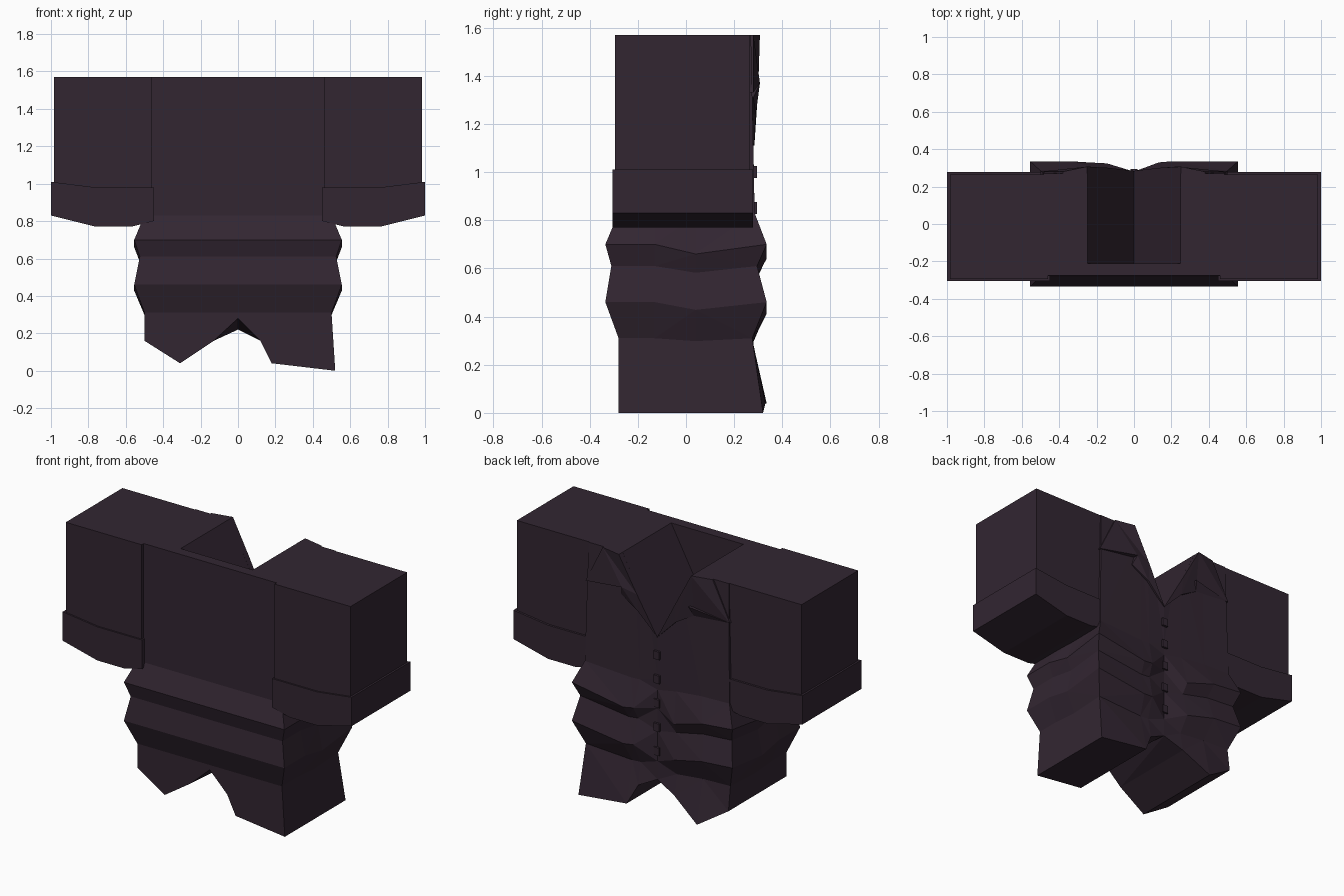
import bpy
import bmesh
from mathutils import Vector

if "Cube" in bpy.data.objects:
    bpy.data.objects.remove(bpy.data.objects["Cube"])

# One dark plum cloth colour
cloth = bpy.data.materials.new("dark_plum_cloth")
cloth.use_nodes = True
COLOR = (0.032, 0.019, 0.031, 1)
cloth.diffuse_color = COLOR
cloth.node_tree.nodes["Principled BSDF"].inputs["Base Color"].default_value = COLOR


def add_object(name, bm):
    bmesh.ops.recalc_face_normals(bm, faces=bm.faces)
    mesh = bpy.data.meshes.new(name)
    bm.to_mesh(mesh)
    bm.free()
    mesh.materials.append(cloth)
    obj = bpy.data.objects.new(name, mesh)
    bpy.context.collection.objects.link(obj)
    return obj


def prism(name, outline, y0, y1, side=1):
    """Extrude an x-z outline along y; y1 may hold one depth per point."""
    depths = y1 if isinstance(y1, list) else [y1] * len(outline)
    bm = bmesh.new()
    near = [bm.verts.new((x * side, y0, z)) for x, z in outline]
    far = [bm.verts.new((x * side, d, z)) for (x, z), d in zip(outline, depths)]
    bm.faces.new(near)
    cap = bm.faces.new(far)
    for i in range(len(near)):
        j = (i + 1) % len(near)
        bm.faces.new((near[i], near[j], far[j], far[i]))
    bmesh.ops.triangulate(bm, faces=[cap])
    return add_object(name, bm)


# Torso: rings of front columns, side points and back columns
COLUMNS = [-1, -0.62, -0.26, 0, 0.24, 0.36, 1]
BULGE = [1, 1, 0.8, 0, 0.9, 1, 1]
BACK_DROP = [0, -0.02, -0.08, 0.08, -0.05, -0.06, 0]
SIDE = [(-0.13, 0), (0.04, -0.04)]
SEAM_Y = 0.28


def ring(z, width, front, back, fold):
    points = [Vector((u * width, front, z)) for u in COLUMNS]
    sides = [Vector((width, y, z + dz * fold)) for y, dz in SIDE]
    rear = [Vector((u * width, SEAM_Y + (back - SEAM_Y) * b, z + dz * fold))
            for u, b, dz in zip(COLUMNS, BULGE, BACK_DROP)]
    mirrored = [Vector((-p.x, p.y, p.z)) for p in reversed(sides)]
    return points + sides + rear[::-1] + mirrored


def hem_ring():
    xs = [-0.5, -0.31, -0.13, 0, 0.12, 0.18, 0.52]
    zs = [0.16, 0.04, 0.16, 0.22, 0.16, 0.04, 0]
    ys = [0.295, 0.335, 0.3, 0.28, 0.3, 0.33, 0.32]
    front = [Vector((x, -0.28, z + (0.06 if x == 0 else 0))) for x, z in zip(xs, zs)]
    back = [Vector(p) for p in zip(xs, ys, zs)]
    right = [Vector((xs[-1], y, zs[-1])) for y, _ in SIDE]
    left = [Vector((xs[0], y, zs[0])) for y, _ in SIDE[::-1]]
    return front + right + back[::-1] + left


rings = [
    ring(1.57, 0.485, -0.275, 0.27, 0),
    ring(0.83, 0.5, -0.28, 0.285, 0.3),
    ring(0.70, 0.555, -0.335, 0.335, 1),
    ring(0.61, 0.525, -0.31, 0.295, 0.7),
    ring(0.46, 0.555, -0.335, 0.335, 0.8),
    ring(0.31, 0.5, -0.28, 0.275, 0.3),
    hem_ring(),
]
bm = bmesh.new()
loops = [[bm.verts.new(p) for p in r] for r in rings]
count = len(loops[0])
for upper, lower in zip(loops, loops[1:]):
    for i in range(count):
        j = (i + 1) % count
        bm.faces.new((upper[i], upper[j], lower[j], lower[i]))
bm.faces.new(loops[0])
# Underside strips join the front hem to the back hem
hem = loops[-1]
n, s = len(COLUMNS), len(SIDE)
rear = hem[n + s:2 * n + s][::-1]
for i in range(n - 1):
    face = [hem[i], hem[i + 1]]
    if i == n - 2:
        face += hem[n:n + s]
    face += [rear[i + 1], rear[i]]
    if i == 0:
        face += hem[2 * n + s:]
    bm.faces.new(face)
bmesh.ops.triangulate(bm, faces=[f for f in bm.faces if len(f.verts) == 4])
torso = add_object("torso", bm)

# Open V neckline
cutter = prism("neck_cutter", [(-0.282, 1.63), (0.282, 1.63), (0, 1.11)], -0.21, 0.5)
cutter.hide_render = True
cut = torso.modifiers.new("neckline", "BOOLEAN")
cut.operation = "DIFFERENCE"
cut.solver = "EXACT"
cut.object = cutter
bpy.context.view_layer.objects.active = torso
bpy.ops.object.modifier_apply(modifier=cut.name)
bpy.data.objects.remove(cutter)

# Sleeves, turned cuffs and lapels on both sides
SLEEVE = [(0.46, 1.57), (0.985, 1.57), (0.985, 0.9), (0.46, 0.9)]
CUFF = [(0.45, 0.8), (0.57, 0.77), (0.76, 0.77), (1, 0.83),
        (1, 1.01), (0.76, 0.98), (0.45, 0.98)]
LAPEL = [(0.25, 1.57), (0.38, 1.57), (0.5, 1.33), (0.23, 1.37),
         (0.25, 1.31), (0.13, 1.24), (0, 1.11), (0.13, 1.35)]
LAPEL_Y = [0.307, 0.28, 0.28, 0.307, 0.28, 0.29, 0.284, 0.3]
for label, side in (("left", 1), ("right", -1)):
    prism(label + "_sleeve", SLEEVE, -0.295, 0.265, side)
    prism(label + "_cuff", CUFF, -0.305, 0.278, side)
    prism(label + "_lapel", LAPEL, 0.262, LAPEL_Y, side)

# Small buttons down the seam
for i in range(5):
    z = 1.0 - i * 0.15
    prism("button_%d" % (i + 1),
          [(-0.02, z - 0.025), (0.02, z - 0.025), (0.02, z + 0.025), (-0.02, z + 0.025)],
          0.26, 0.294)
